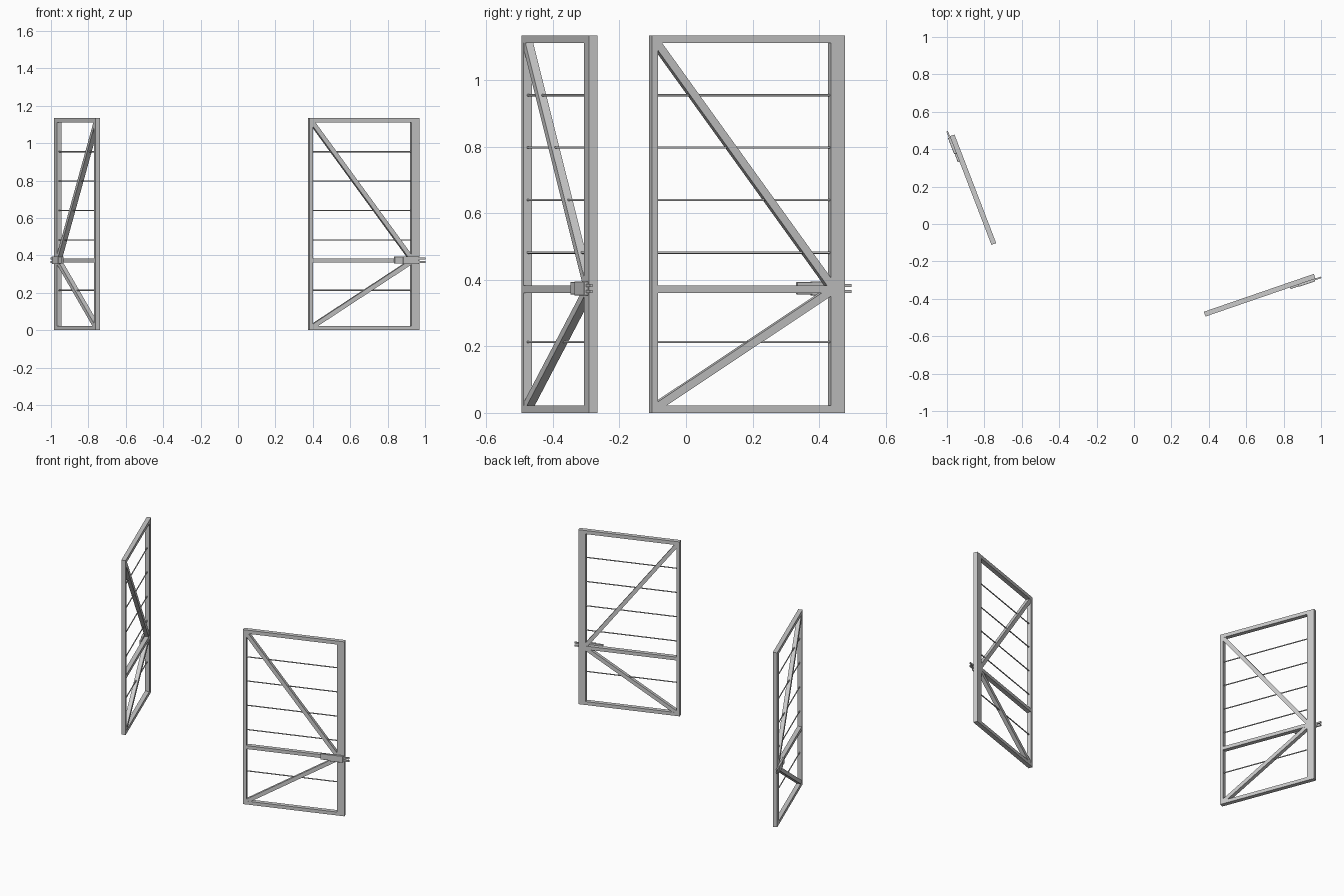
import bpy, bmesh
from math import radians, atan2, hypot
from mathutils import Matrix, Vector

if "Cube" in bpy.data.objects:
    bpy.data.objects.remove(bpy.data.objects["Cube"])

H, L, T = 1.135, 0.622, 0.027      # gate height, length, thickness
LATCH_Z = 0.373


def make_object(name, bm, frame):
    me = bpy.data.meshes.new(name)
    bm.to_mesh(me)
    bm.free()
    ob = bpy.data.objects.new(name, me)
    ob.matrix_world = frame
    bpy.context.collection.objects.link(ob)
    return ob


def box(name, frame, u, v, z, bevel=0.0):
    """Box from (min, max) ranges along, across and up the gate."""
    bm = bmesh.new()
    size = Matrix.Diagonal((u[1] - u[0], abs(v[1] - v[0]), z[1] - z[0], 1))
    mid = Matrix.Translation((sum(u) / 2, sum(v) / 2, sum(z) / 2))
    bmesh.ops.create_cube(bm, size=1, matrix=mid @ size)
    if bevel:
        bmesh.ops.bevel(bm, geom=bm.edges[:], offset=bevel, segments=1, affect='EDGES')
    return make_object(name, bm, frame)


def brace(name, frame, a, b, width, depth):
    """Square tube between two (along, up) points."""
    du, dz = b[0] - a[0], b[1] - a[1]
    bm = bmesh.new()
    m = (Matrix.Translation(((a[0] + b[0]) / 2, 0, (a[1] + b[1]) / 2))
         @ Matrix.Rotation(-atan2(dz, du), 4, 'Y')
         @ Matrix.Diagonal((hypot(du, dz), depth, width, 1)))
    bmesh.ops.create_cube(bm, size=1, matrix=m)
    return make_object(name, bm, frame)


def wire(name, frame, z):
    bm = bmesh.new()
    m = Matrix.Translation((0.3, 0, z)) @ Matrix.Rotation(radians(90), 4, 'Y')
    bmesh.ops.create_cone(bm, cap_ends=True, segments=8, radius1=0.0035,
                          radius2=0.0035, depth=0.58, matrix=m)
    for f in bm.faces:
        f.smooth = len(f.verts) == 4
    return make_object(name, bm, frame)


def gate(side, hinge, angle, s):
    """One leaf; s picks the face that carries the latch."""
    fr = Matrix.Translation(Vector((*hinge, 0))) @ Matrix.Rotation(radians(angle), 4, 'Z')
    h = T / 2
    # stiles
    box(side + "_hinge_stile", fr, (0, 0.02), (-h, h), (0, H))
    box(side + "_latch_stile", fr, (L - 0.045, L), (-h, h), (0, H))
    # rails
    for nm, z0, z1 in (("bottom", 0, 0.022), ("middle", 0.361, 0.383), ("top", H - 0.023, H)):
        box(f"{side}_{nm}_rail", fr, (0.02, L - 0.045), (-h, h), (z0, z1))
    # diagonal braces
    brace(side + "_upper_brace", fr, (0.018, 1.112), (0.588, 0.372), 0.024, T - 0.002)
    brace(side + "_lower_brace", fr, (0.018, 0.018), (0.588, 0.372), 0.024, T - 0.002)
    # infill wires
    for i, z in enumerate((0.213, 0.482, 0.64, 0.798, 0.955)):
        wire(f"{side}_wire_{i + 1}", fr, z)
    # latch: handle block, housing, two bolt prongs
    zc = LATCH_Z
    box(side + "_latch_handle", fr, (0.478, 0.529), (s * 0.012, s * 0.023), (zc - 0.017, zc + 0.02), 0.001)
    box(side + "_latch_housing", fr, (0.525, 0.616), (s * 0.012, s * 0.026), (zc - 0.02, zc + 0.022), 0.001)
    for nm, z0, z1 in (("lower", -0.013, -0.003), ("upper", 0.005, 0.015)):
        box(f"{side}_latch_{nm}_prong", fr, (0.61, 0.653), (s * 0.0125, s * 0.021), (zc + z0, zc + z1))


gate("right", (0.378, -0.482), 19, -1)
gate("left", (-0.7495, -0.107), 111, 1)
